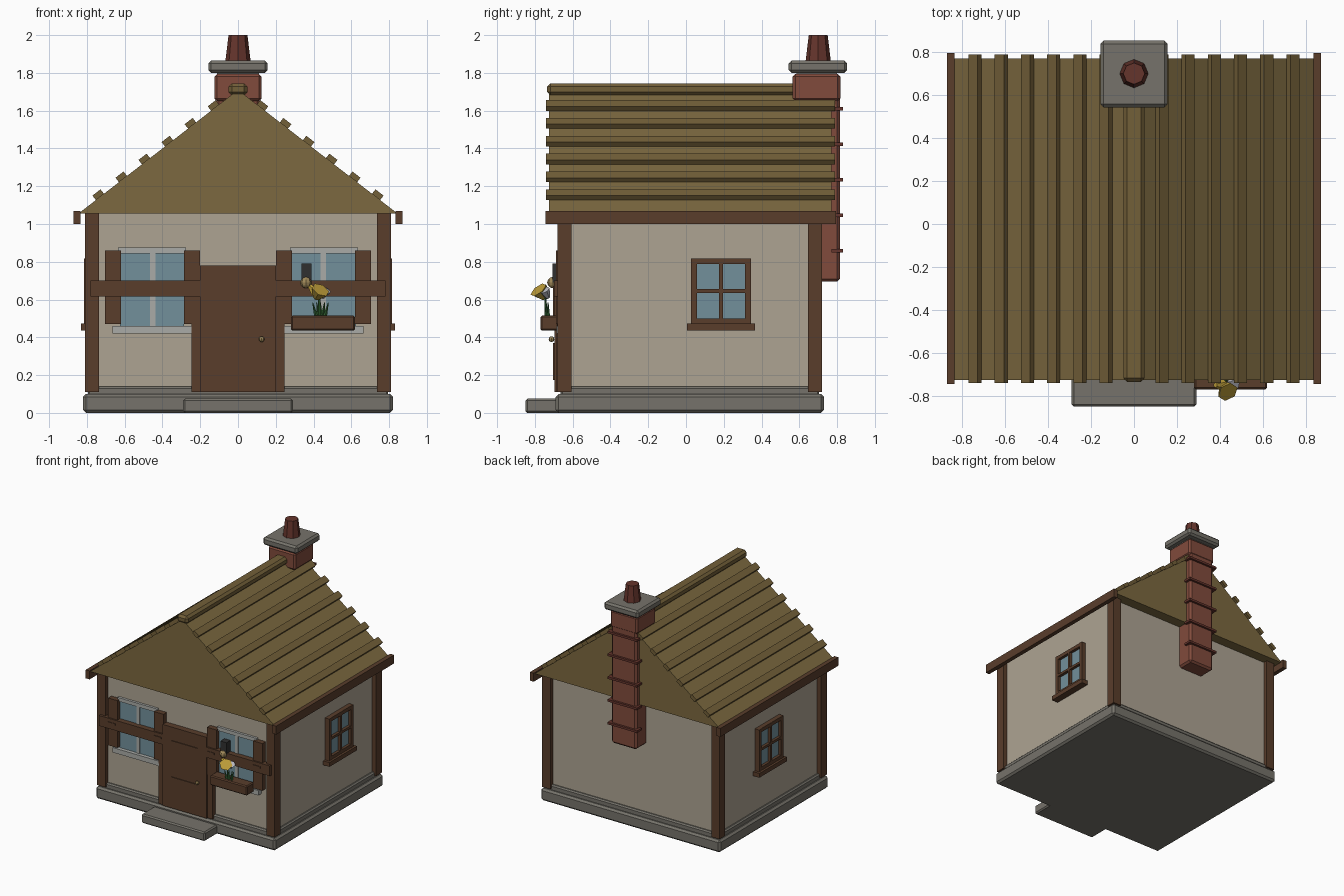
import bpy, bmesh, math
from mathutils import Matrix, Vector

if "Cube" in bpy.data.objects:
    bpy.data.objects.remove(bpy.data.objects["Cube"])


def mat(name, r, g, b):
    m = bpy.data.materials.new(name)
    m.diffuse_color = (r, g, b, 1)
    m.use_nodes = True
    m.node_tree.nodes["Principled BSDF"].inputs["Base Color"].default_value = m.diffuse_color
    return m


WOOD = mat("dark_wood", .10, .047, .024)
THATCH = mat("roof_ochre", .20, .14, .05)
TRIM = mat("roof_batten", .17, .115, .04)
WALL = mat("plaster", .42, .37, .29)
STONE = mat("stone", .18, .17, .145)
BRICK = mat("brick", .22, .07, .045)
CLAY = mat("clay", .13, .035, .025)
GLASS = mat("glass", .17, .28, .33)
PALE = mat("pale_frame", .40, .41, .39)
GREEN = mat("leaf", .03, .12, .03)
YELLOW = mat("petal", .50, .33, .04)
LILAC = mat("white_petal", .50, .50, .55)
BRASS = mat("brass", .35, .25, .10)
DARK = mat("dark_metal", .03, .03, .03)


def finish(name, bm, material, bevel=0):
    me = bpy.data.meshes.new(name)
    bmesh.ops.recalc_face_normals(bm, faces=bm.faces)
    bm.to_mesh(me)
    bm.free()
    me.materials.append(material)
    ob = bpy.data.objects.new(name, me)
    bpy.context.collection.objects.link(ob)
    if bevel:
        mod = ob.modifiers.new("bevel", 'BEVEL')
        mod.width, mod.segments = bevel, 1
    return ob


def box(name, x, y, z, material, bevel=0):
    """Box from (min, max) pairs."""
    bm = bmesh.new()
    size = [b - a for a, b in (x, y, z)]
    mid = [(a + b) / 2 for a, b in (x, y, z)]
    bmesh.ops.create_cube(bm, size=1, matrix=Matrix.Translation(mid) @ Matrix.Diagonal((*size, 1)))
    return finish(name, bm, material, bevel)


def span(s, a, b):
    return tuple(sorted((s * a, s * b)))


def cone(name, loc, r1, r2, h, material, n=8, tilt=(0, 0, 0)):
    bm = bmesh.new()
    bmesh.ops.create_cone(bm, cap_ends=True, segments=n, radius1=r1, radius2=r2, depth=h)
    ob = finish(name, bm, material)
    ob.location, ob.rotation_euler = loc, tilt
    return ob


def ball(name, loc, r, material, n=8):
    bm = bmesh.new()
    bmesh.ops.create_uvsphere(bm, u_segments=n, v_segments=6, radius=r,
                              matrix=Matrix.Translation(loc))
    return finish(name, bm, material)


# Stone base, step and plaster walls
box("plinth", (-.82, .82), (-.69, .73), (0, .10), STONE, .015)
box("plinth_top", (-.795, .795), (-.665, .705), (.09, .14), STONE, .01)
box("door_step", (-.29, .29), (-.85, -.60), (0, .075), STONE, .01)
box("walls", (-.775, .775), (-.645, .685), (.12, 1.06), WALL)

# Corner posts and eaves boards
for s in (-1, 1):
    for y in ((-.68, -.605), (.645, .72)):
        box("corner_post", span(s, .735, .81), y, (.11, 1.06), WOOD)
    box("eaves_board", span(s, .835, .87), (-.745, .795), (1.0, 1.07), WOOD)

# Roof prism
bm = bmesh.new()
tri = [bm.verts.new((x, -.725, z)) for x, z in ((-.845, 1.055), (.845, 1.055), (0, 1.71))]
face = bm.faces.new(tri)
ext = bmesh.ops.extrude_face_region(bm, geom=[face])
bmesh.ops.translate(bm, vec=(0, 1.495, 0),
                    verts=[g for g in ext["geom"] if isinstance(g, bmesh.types.BMVert)])
finish("roof", bm, THATCH)

# Roof battens and ridge beam
for s in (-1, 1):
    for i in range(6):
        b = box("roof_batten", (-.027, .027), (-.74, .79), (-.015, .015), TRIM)
        b.location = (s * (.74 - .122 * i), 0, 1.155 + .0945 * i)
        b.rotation_euler.y = s * math.atan2(.655, .845)
box("ridge_beam", (-.05, .05), (-.735, .72), (1.68, 1.745), TRIM, .018)

# Chimney
box("chimney_stack", (-.115, .115), (.60, .815), (.695, 1.68), BRICK, .015)
box("chimney_head", (-.125, .125), (.565, .818), (1.65, 1.795), BRICK, .015)
for i in range(5):
    box("brick_band", (-.135, .135), (.77, .832), (.85 + .188 * i, .868 + .188 * i), CLAY)
box("chimney_cap", (-.157, .157), (.543, .853), (1.8, 1.865), STONE, .015)
box("cap_mortar", (-.11, .11), (.585, .80), (1.78, 1.81), STONE)
cone("chimney_pot", (0, .70, 1.93), .067, .05, .14, CLAY)

# Door with frame, panels and knob
box("door_frame", (-.245, .245), (-.685, -.63), (.11, .775), WOOD)
box("door", (-.2, .2), (-.697, -.63), (.11, .78), WOOD)
for z in ((.175, .37), (.475, .67)):
    box("door_panel", (-.12, .12), (-.703, -.69), z, WOOD)
ball("door_knob", (.125, -.712, .39), .015, BRASS)

# Front windows with shutters and cross rails
for s in (-1, 1):
    box("front_glass", span(s, .285, .625), (-.655, -.63), (.46, .86), GLASS)
    box("window_head", span(s, .275, .635), (-.665, -.63), (.845, .875), PALE)
    box("window_sill", span(s, .24, .665), (-.685, -.63), (.42, .46), PALE)
    box("window_mullion", span(s, .437, .465), (-.662, -.63), (.46, .85), PALE)
    for x in ((.2, .285), (.62, .705)):
        box("shutter", span(s, *x), (-.688, -.635), (.47, .86), WOOD)
        box("hinge", span(s, x[0] + .01, x[1] - .01), (-.705, -.68), (.658, .672), WOOD)
    box("shutter_rail", span(s, .2, .78), (-.70, -.655), (.615, .70), WOOD)

# Side windows: four panes with frame and sill
for s, yc in ((1, .185), (-1, .05)):
    box("side_glass", span(s, .76, .79), (yc - .145, yc + .145), (.48, .81), GLASS)
    for d in (-.143, 0, .143):
        w = .015 if d else .01
        box("side_window_stile", span(s, .76, .815), (yc + d - w, yc + d + w), (.47, .818), WOOD)
    for z, w in ((.485, .015), (.645, .01), (.803, .015)):
        box("side_window_rail", span(s, .76, .813), (yc - .15, yc + .15), (z - w, z + w), WOOD)
    box("side_sill", span(s, .76, .832), (yc - .18, yc + .18), (.437, .472), WOOD)

# Flower box, leaves and blooms
box("flower_box", (.28, .62), (-.77, -.675), (.435, .515), WOOD, .008)
for i in range(5):
    cone("leaf", (.405 + .016 * i, -.74 + .01 * (i % 2), .545), .011, .002, .08, GREEN, 4,
         (0, .12 * (i - 2), 0))
cone("stem", (.43, -.745, .57), .006, .006, .12, GREEN, 5)
cone("yellow_bloom", (.425, -.765, .63), .018, .05, .06, YELLOW, 6, (.6, .5, 0))
cone("yellow_bud", (.395, -.75, .655), .03, .012, .05, YELLOW, 6, (0, -.7, 0))
cone("pale_bloom", (.455, -.74, .63), .012, .03, .05, LILAC, 6, (.4, .5, 0))

# Wall lamp
box("lamp_plate", (.335, .39), (-.708, -.65), (.69, .79), DARK)
ball("lamp_globe", (.36, -.705, .69), .03, BRASS)
